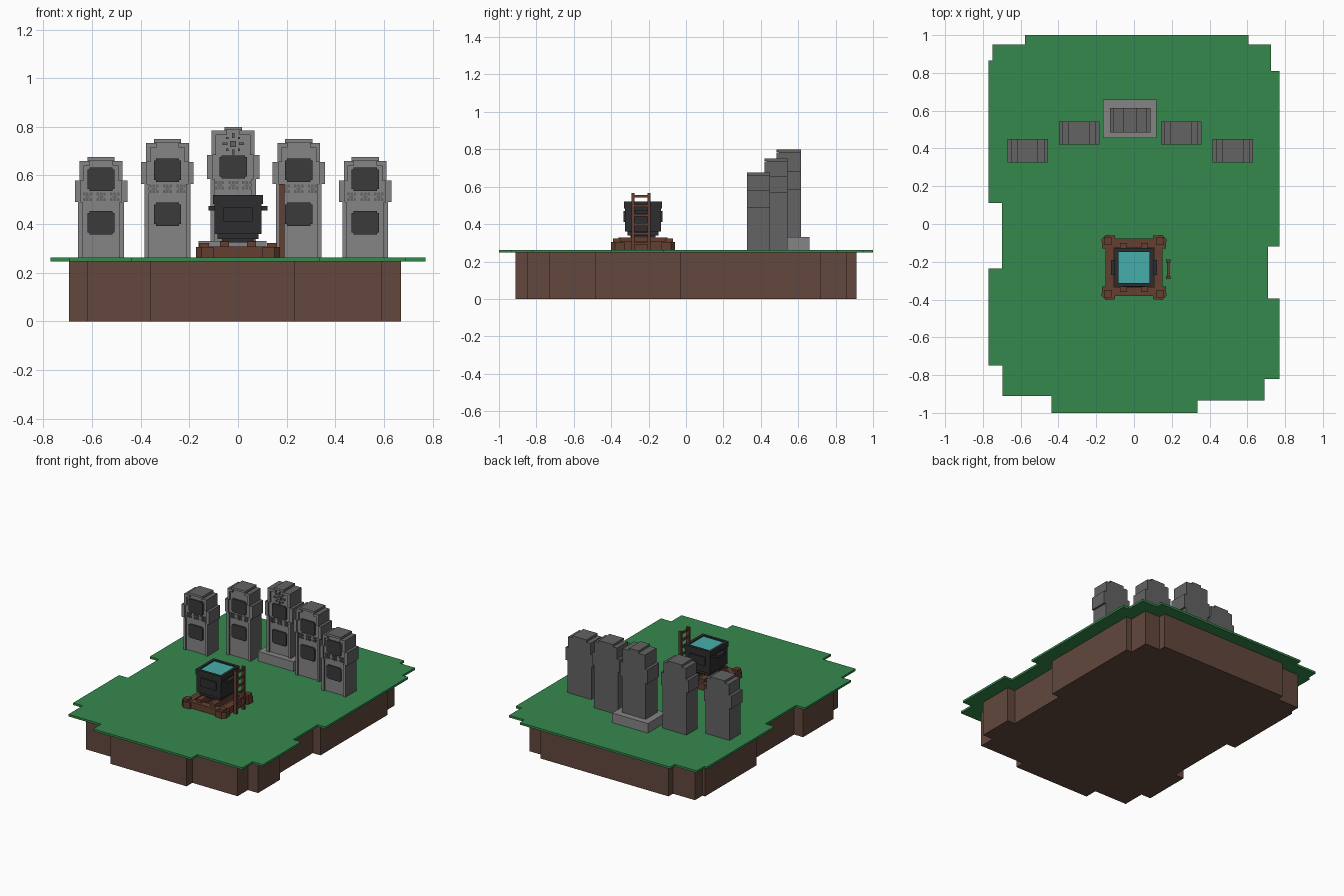
import bpy, bmesh, math
from mathutils import Vector

if "Cube" in bpy.data.objects:
    bpy.data.objects.remove(bpy.data.objects["Cube"])

def mat(name, c):
    m = bpy.data.materials.new(name)
    m.diffuse_color = (*c, 1)
    m.use_nodes = True
    m.node_tree.nodes["Principled BSDF"].inputs["Base Color"].default_value = m.diffuse_color
    return m

GRASS = mat("grass green", (.036, .25, .073))
DIRT = mat("dirt brown", (.122, .064, .046))
LIGHT = mat("light stone", (.235, .235, .235))
DARK = mat("dark stone", (.125, .125, .125))
PANEL = mat("panel grey", (.043, .043, .043))
IRON = mat("iron black", (.026, .027, .029))
WATER = mat("water teal", (.062, .42, .41))
WOOD = mat("wood brown", (.125, .05, .03))

def finish(name, bm, mats, rule=None):
    bmesh.ops.recalc_face_normals(bm, faces=bm.faces)
    if rule:
        for f in bm.faces:
            f.material_index = rule(f)
    me = bpy.data.meshes.new(name)
    bm.to_mesh(me)
    bm.free()
    for m in mats:
        me.materials.append(m)
    ob = bpy.data.objects.new(name, me)
    bpy.context.collection.objects.link(ob)
    return ob

def box(bm, x0, x1, y0, y1, z0, z1):
    vs = bmesh.ops.create_cube(bm, size=1)["verts"]
    for v in vs:
        v.co = Vector((x1 if v.co.x > 0 else x0, y1 if v.co.y > 0 else y0, z1 if v.co.z > 0 else z0))

def prism(bm, pts, d):
    f = bm.faces.new([bm.verts.new(p) for p in pts])
    r = bmesh.ops.extrude_face_region(bm, geom=[f])
    bmesh.ops.translate(bm, vec=d, verts=[g for g in r["geom"] if isinstance(g, bmesh.types.BMVert)])

# ---- ground: stepped outline (counter-clockwise), dirt is the same outline inset
OUT = [(-.437, -1), (.335, -1), (.335, -.935), (.69, -.935), (.69, -.82), (.77, -.82),
       (.77, -.395), (.71, -.395), (.71, -.12), (.77, -.12), (.77, .81), (.725, .81),
       (.725, .95), (.605, .95), (.605, 1), (-.577, 1), (-.577, .95), (-.75, .95),
       (-.75, .865), (-.77, .865), (-.77, .11), (-.70, .11), (-.70, -.235), (-.77, -.235),
       (-.77, -.75), (-.695, -.75), (-.695, -.91), (-.437, -.91)]

def inset(pts, r):
    res = []
    for i, p in enumerate(pts):
        p = Vector(p)
        a = (p - Vector(pts[i - 1])).normalized()
        b = (Vector(pts[(i + 1) % len(pts)]) - p).normalized()
        q = p + r * Vector((-a.y - b.y, a.x + b.x))
        res.append((q.x - .012, q.y))
    return res

G = .262
bm = bmesh.new()
prism(bm, [(x, y, .247) for x, y in OUT], (0, 0, G - .247))
finish("grass_top", bm, [GRASS])
bm = bmesh.new()
prism(bm, [(x, y, 0) for x, y in inset(OUT, .088)], (0, 0, .248))
finish("dirt_base", bm, [DIRT])

# ---- standing stones
def stone(n, cx, y0, y1, top, zb, panels, orn, crown, shoulder):
    s0, s1 = shoulder
    half = [(.094, zb), (.094, s0), (.108, s0), (.108, s1), (.088, s1),
            (.088, top - .016), (crown, top - .016), (crown, top)]
    prof = half + [(-x, z) for x, z in reversed(half)]
    bm = bmesh.new()
    yf = y0 + .012
    prism(bm, [(cx + x, yf, z) for x, z in prof], (0, y1 - yf, 0))
    # raised rim along the front edge
    for s in (-1, 1):
        for xi, xo, z0, z1 in ((.076, .094, zb, s0), (.084, .108, s0, s1),
                               (.070, .088, s1, top - .016), (crown - .01, .088, top - .034, top - .016)):
            a, b = sorted((cx + s * xi, cx + s * xo))
            box(bm, a, b, y0, yf + .002, z0, z1)
    box(bm, cx - crown, cx + crown, y0, yf + .002, top - .014, top)
    finish(f"stone_{n}", bm, [DARK, LIGHT], lambda f: 1 if f.normal.y < -.5 else 0)
    # dark panels with narrow stepped edges
    bm = bmesh.new()
    for z in panels:
        box(bm, cx - .056, cx + .056, y0 + .003, yf, z - .040, z + .040)
        box(bm, cx - .048, cx + .048, y0 + .003, yf, z - .048, z + .048)
    finish(f"stone_{n}_panels", bm, [PANEL])
    # row of small carved clusters
    bm = bmesh.new()
    for k in (-1, 0, 1):
        x = cx + k * .056
        for i in (-1, 0, 1):
            for j in (-1, 1):
                box(bm, x + i * .014 - .005, x + i * .014 + .005, y0 + .006, yf,
                    orn + j * .011 - .006, orn + j * .011 + .006)
        box(bm, x - .010, x + .010, y0 + .006, yf, orn - .003, orn + .003)
    finish(f"stone_{n}_carving", bm, [DARK])

for n, cx, y0, y1, top in ((1, -.563, .325, .45, .675), (2, -.29, .42, .542, .75),
                           (4, .25, .42, .542, .75), (5, .523, .325, .45, .675)):
    pan, orn = ((.585, .405), .512) if top < .7 else ((.622, .44), .545)
    stone(n, cx, y0, y1, top, G - .005, pan, orn, .056, (top - .185, top - .095))
stone(3, -.02, .485, .615, .80, .325, (.635, .45), .56, .036, (.585, .685))

# plinth under the middle stone
bm = bmesh.new()
box(bm, -.163, .118, .455, .66, G - .005, .33)
finish("middle_plinth", bm, [LIGHT])

# sun carving on the middle stone
bm = bmesh.new()
box(bm, -.032, -.008, .489, .498, .718, .742)
for k in range(8):
    a = k * math.pi / 4
    x, z = -.02 + .034 * math.cos(a), .73 + .034 * math.sin(a)
    wx = .010 if k in (0, 4) else .005
    wz = .010 if k in (2, 6) else .005
    box(bm, x - wx, x + wx, .489, .498, z - wz, z + wz)
finish("sun_carving", bm, [DARK])

# ---- wooden platform
CY = -.23
bm = bmesh.new()
for s in (-1, 1):
    a, b = sorted((s * .105, s * .152))
    box(bm, a, b, CY - .155, CY + .155, G - .003, .308)
    box(bm, -.15, .15, CY + a, CY + b, G - .003, .307)
    for t in (-1, 1):   # clipped corner blocks
        pts = [(.168, .10), (.172, .15), (.15, .172), (.10, .168), (.10, .15), (.13, .13), (.15, .10)]
        prism(bm, [(s * x, CY + t * y, G - .002) for x, y in pts], (0, 0, .045))
        box(bm, s * .14 - .02, s * .14 + .02, CY + t * .14 - .02, CY + t * .14 + .02, G, .322)
for k in range(-2, 3):
    box(bm, k * .048 - .018, k * .048 + .018, CY - .12, CY + .12, G, .295)
for s in (-1, 1):       # bearers under the pot
    box(bm, s * .055 - .018, s * .055 + .018, CY - .13, CY + .13, .29, .328)
finish("platform", bm, [WOOD])

# ---- iron pot
def ring(bm, o, i, z0, z1):
    for s in (-1, 1):
        a, b = sorted((s * i, s * o))
        box(bm, a, b, CY - o, CY + o, z0, z1)
        box(bm, -i, i, CY + a, CY + b, z0, z1)

bm = bmesh.new()
box(bm, -.066, .066, CY - .066, CY + .066, .325, .342)
box(bm, -.084, .084, CY - .084, CY + .084, .338, .365)
box(bm, -.096, .096, CY - .096, CY + .096, .36, .47)
ring(bm, .096, .083, .465, .485)
ring(bm, .102, .083, .483, .52)
for s in (-1, 1):       # side handles
    a, b = sorted((s * .095, s * .122))
    box(bm, a, b, CY - .04, CY + .04, .457, .475)
    box(bm, -.06, .06, CY + min(s * .09, s * .104), CY + max(s * .09, s * .104), .41, .47)
finish("pot", bm, [IRON])
bm = bmesh.new()
box(bm, -.083, .083, CY - .083, CY + .083, .46, .512)
finish("water", bm, [WATER])

# ---- ladder
bm = bmesh.new()
for y in (-.283, -.197):
    box(bm, .17, .192, y - .008, y + .008, G - .003, .565)
for k in range(6):
    z = .298 + k * .05
    box(bm, .175, .187, -.283, -.197, z - .007, z + .007)
finish("ladder", bm, [WOOD])
